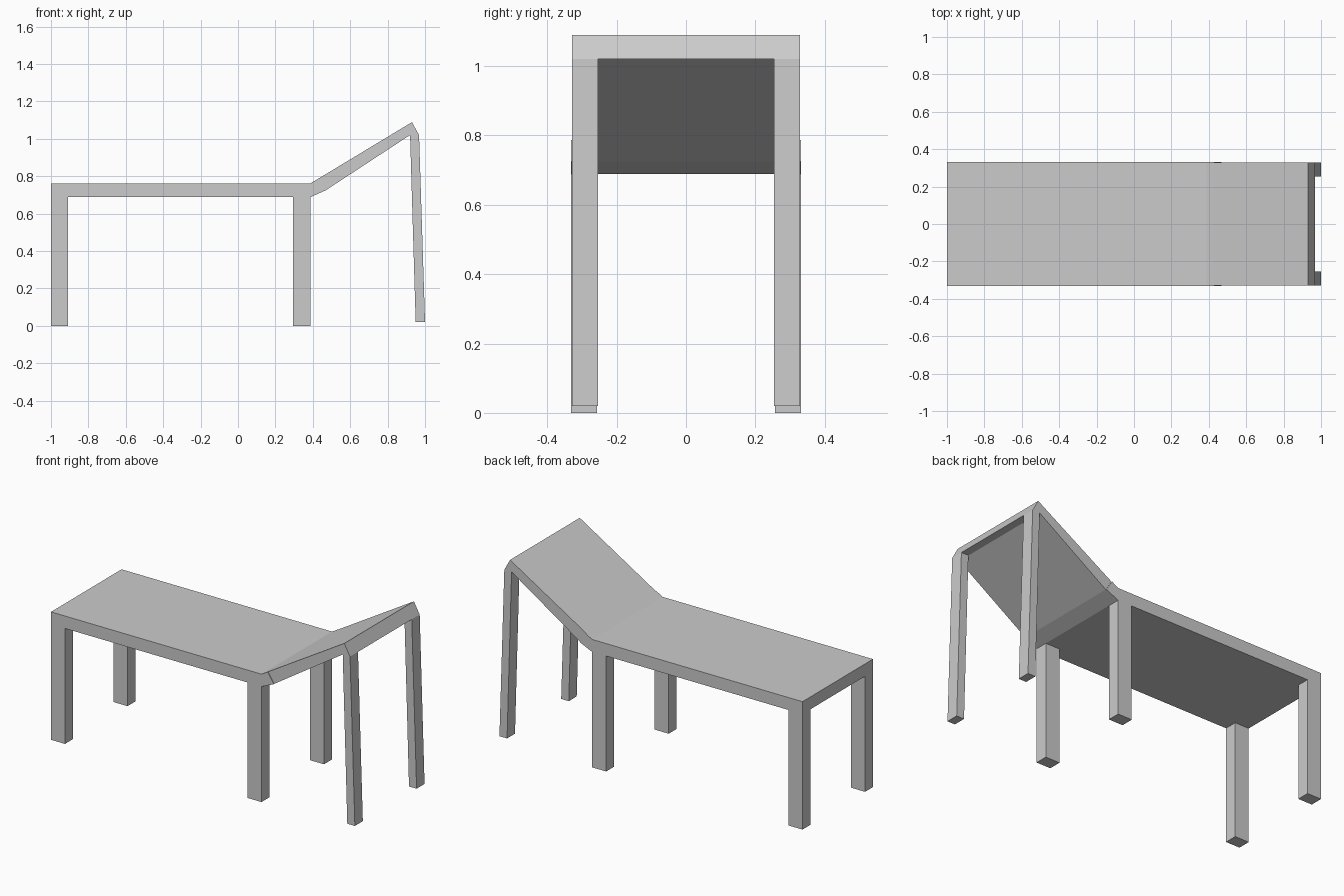
import bpy
import bmesh

if "Cube" in bpy.data.objects:
    bpy.data.objects.remove(bpy.data.objects["Cube"])


def prism(name, profile, y0, y1):
    """Extrude an (x, z) outline from y0 to y1."""
    bm = bmesh.new()
    face = bm.faces.new([bm.verts.new((x, y0, z)) for x, z in profile])
    new = bmesh.ops.extrude_face_region(bm, geom=[face])["geom"]
    moved = [v for v in new if isinstance(v, bmesh.types.BMVert)]
    bmesh.ops.translate(bm, verts=moved, vec=(0, y1 - y0, 0))
    bmesh.ops.recalc_face_normals(bm, faces=bm.faces)
    mesh = bpy.data.meshes.new(name)
    bm.to_mesh(mesh)
    bm.free()
    obj = bpy.data.objects.new(name, mesh)
    bpy.context.collection.objects.link(obj)
    return obj


def leg_pair(name, profile, y0, y1):
    """One leg mirrored across the centre line."""
    obj = prism(name, profile, y0, y1)
    mod = obj.modifiers.new("Mirror", "MIRROR")
    mod.use_axis = (False, True, False)


SEAT_Y, BACK_Y = 0.332, 0.328   # half widths
LOW, TOP = 0.688, 0.762         # seat slab heights

# Seat slab with the short bent joint at its end
prism("seat", [(-1, LOW), (0.387, LOW), (0.468, 0.724), (0.428, 0.786),
               (0.387, TOP), (-1, TOP)], -SEAT_Y, SEAT_Y)

# Sloping headrest with its bevelled top edge
prism("headrest", [(0.468, 0.724), (0.92, 1.02), (0.968, 1.02),
                   (0.93, 1.089), (0.428, 0.786)], -BACK_Y, BACK_Y)

# Straight legs under the seat
for name, x0, x1 in (("foot_legs", -1, -0.908), ("middle_legs", 0.294, 0.387)):
    leg_pair(name, [(x0, 0), (x1, 0), (x1, LOW), (x0, LOW)], 0.257, SEAT_Y)

# Splayed legs holding up the headrest
leg_pair("headrest_legs", [(0.95, 0.02), (1.0, 0.02), (0.968, 1.02), (0.92, 1.02)],
         0.253, BACK_Y)
